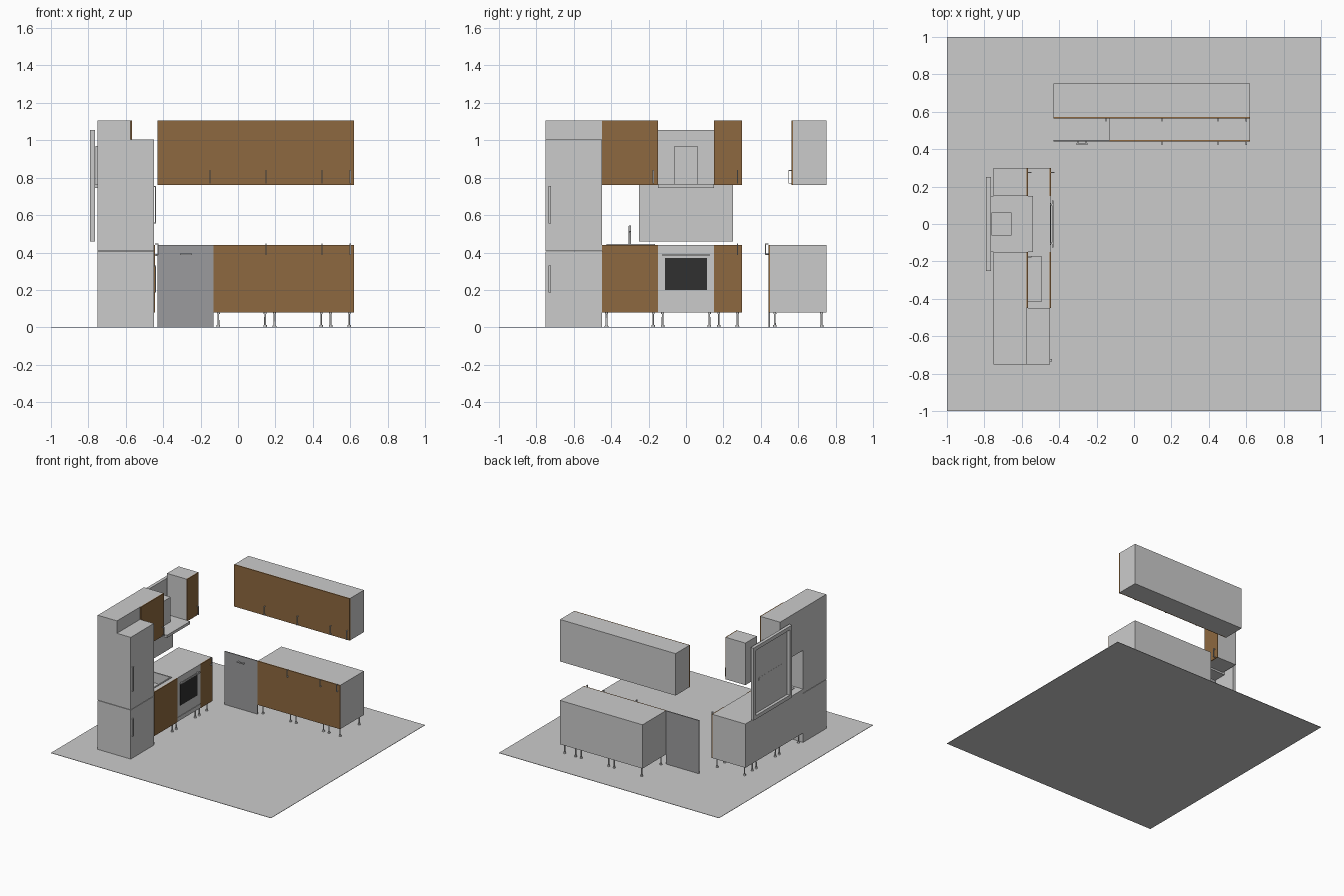
import bpy, bmesh
from mathutils import Matrix, Vector

if "Cube" in bpy.data.objects:
    bpy.data.objects.remove(bpy.data.objects["Cube"])


def material(name, rgb):
    m = bpy.data.materials.new(name)
    m.diffuse_color = (*rgb, 1)
    m.use_nodes = True
    m.node_tree.nodes["Principled BSDF"].inputs["Base Color"].default_value = m.diffuse_color
    return m


WOOD = material("wood", (0.27, 0.14, 0.05))
BLACK = material("dark_glass", (0.03, 0.03, 0.03))
STEEL = material("dark_steel", (0.33, 0.33, 0.34))


def finish(name, bm, mat=None):
    me = bpy.data.meshes.new(name)
    bm.to_mesh(me)
    bm.free()
    ob = bpy.data.objects.new(name, me)
    bpy.context.scene.collection.objects.link(ob)
    if mat:
        me.materials.append(mat)
    return ob


def boxes(name, bounds, mat=None):
    """One object made of boxes given as (x0, x1, y0, y1, z0, z1)."""
    bm = bmesh.new()
    for x0, x1, y0, y1, z0, z1 in bounds:
        mid = Vector(((x0 + x1) / 2, (y0 + y1) / 2, (z0 + z1) / 2))
        size = Vector((x1 - x0, y1 - y0, z1 - z0, 1))
        bmesh.ops.create_cube(bm, size=1, matrix=Matrix.Translation(mid) @ Matrix.Diagonal(size))
    return finish(name, bm, mat)


def box(name, x0, x1, y0, y1, z0, z1, mat=None):
    return boxes(name, [(x0, x1, y0, y1, z0, z1)], mat)


def leg(x, y):
    # slim post with a wider foot and top plate
    bm = bmesh.new()
    for r, z0, z1 in ((0.005, 0.0, 0.08), (0.010, 0.0, 0.012), (0.008, 0.07, 0.08)):
        bmesh.ops.create_cone(bm, cap_ends=True, segments=12, radius1=r, radius2=r * 0.9,
                              depth=z1 - z0, matrix=Matrix.Translation((x, y, (z0 + z1) / 2)))
    finish("cabinet_leg", bm)


def handle(name, along_y, u, front, z0, z1, half=0.003, stand=0.018, t=0.005):
    # bar on two stems; faces +x when along_y, otherwise faces -y
    s = 1 if along_y else -1

    def b(d0, d1, za, zb):
        a, c = sorted((front + s * d0, front + s * d1))
        if along_y:
            return (a, c, u - half, u + half, za, zb)
        return (u - half, u + half, a, c, za, zb)
    boxes(name, [b(stand - t, stand, z0, z1), b(0, stand - t, z0, z0 + t), b(0, stand - t, z1 - t, z1)])


# Floor
box("floor", -1, 1, -1, 1, 0, 0.003)

LOW, TOP, UP, UPTOP = 0.08, 0.44, 0.76, 1.105

# Back run: base and wall cabinets facing -y
for x0, x1, hx in ((-0.43, -0.13, -0.15), (-0.13, 0.17, 0.15), (0.17, 0.47, 0.45), (0.47, 0.62, 0.60)):
    box("wall_cabinet", x0, x1, 0.573, 0.75, UP, UPTOP)
    box("wall_cabinet_door", x0, x1, 0.565, 0.573, UP, UPTOP, WOOD)
    handle("wall_door_handle", False, hx, 0.565, 0.768, 0.84)
    if x0 > -0.2:
        box("base_cabinet", x0, x1, 0.448, 0.75, LOW, TOP)
        box("base_cabinet_door", x0, x1, 0.44, 0.448, LOW, TOP, WOOD)
        handle("base_door_handle", False, hx, 0.44, 0.387, 0.448)
        for lx in (x0 + 0.025, x1 - 0.025):
            for ly in (0.475, 0.725):
                leg(lx, ly)

# Dishwasher front panel
box("dishwasher_panel", -0.43, -0.13, 0.44, 0.448, 0.003, TOP, STEEL)
boxes("dishwasher_handle", [(-0.31, -0.245, 0.424, 0.43, 0.386, 0.394),
                            (-0.305, -0.297, 0.43, 0.44, 0.386, 0.394),
                            (-0.258, -0.25, 0.43, 0.44, 0.386, 0.394)])

# Left run: base cabinets facing +x (sink, oven, narrow)
sink_base = None
for y0, y1 in ((-0.45, -0.15), (-0.15, 0.15), (0.15, 0.30)):
    body = box("base_cabinet", -0.75, -0.452, y0, y1, LOW, TOP)
    sink_base = sink_base or body
    for ly in (y0 + 0.025, y1 - 0.025):
        for lx in (-0.475, -0.725):
            leg(lx, ly)
    if y0 != -0.15:
        box("base_cabinet_door", -0.452, -0.444, y0, y1, LOW, TOP, WOOD)
        box("wall_cabinet", -0.75, -0.575, y0, y1, UP, UPTOP)
        box("wall_cabinet_door", -0.575, -0.567, y0, y1, UP, UPTOP, WOOD)
        handle("wall_door_handle", True, y1 - 0.025, -0.567, 0.768, 0.84)
handle("base_door_handle", True, 0.275, -0.444, 0.387, 0.448)

# Oven front, window and handle
box("oven_drawer_front", -0.452, -0.447, -0.15, 0.15, LOW, 0.113)
box("oven_door", -0.452, -0.447, -0.15, 0.15, 0.116, TOP)
box("oven_window", -0.45, -0.445, -0.112, 0.112, 0.20, 0.372, BLACK)
boxes("oven_handle", [(-0.438, -0.43, -0.125, 0.125, 0.381, 0.393),
                      (-0.447, -0.438, -0.108, -0.098, 0.382, 0.392),
                      (-0.447, -0.438, 0.098, 0.108, 0.382, 0.392)])

# Sink recess, rim and tap
cutter = box("sink_cutter", -0.68, -0.495, -0.415, -0.175, 0.36, 0.50)
cutter.hide_render = True
cutter.hide_viewport = True
mod = sink_base.modifiers.new("sink_recess", "BOOLEAN")
mod.object = cutter
mod.solver = "EXACT"
boxes("sink_rim", [(-0.69, -0.68, -0.425, -0.165, TOP, 0.445), (-0.495, -0.485, -0.425, -0.165, TOP, 0.445),
                   (-0.68, -0.495, -0.425, -0.415, TOP, 0.445), (-0.68, -0.495, -0.175, -0.165, TOP, 0.445)])
cu = bpy.data.curves.new("tap", "CURVE")
cu.dimensions = "3D"
cu.bevel_depth = 0.007
cu.bevel_resolution = 2
cu.use_fill_caps = True
sp = cu.splines.new("POLY")
path = [(-0.71, 0.44), (-0.71, 0.515), (-0.702, 0.532), (-0.685, 0.539), (-0.645, 0.539), (-0.63, 0.53), (-0.625, 0.51)]
sp.points.add(len(path) - 1)
for p, (x, z) in zip(sp.points, path):
    p.co = (x, -0.30, z, 1)
bpy.context.scene.collection.objects.link(bpy.data.objects.new("tap", cu))

# Fridge: freezer below, cooler above, box on top
box("freezer_section", -0.75, -0.45, -0.75, -0.45, 0.003, 0.405)
box("cooler_section", -0.75, -0.45, -0.75, -0.45, 0.408, 1.003)
box("fridge_top_cabinet", -0.75, -0.575, -0.75, -0.45, 1.003, UPTOP)
for z0, z1 in ((0.185, 0.33), (0.555, 0.755)):
    handle("fridge_handle", True, -0.728, -0.45, z0, z1, half=0.006, stand=0.011, t=0.005)

# Extractor hood
box("hood_canopy", -0.767, -0.54, -0.15, 0.15, 0.745, 0.767)
box("hood_chimney", -0.762, -0.655, -0.062, 0.062, 0.767, 0.97)

# Window behind the hood: frame with a pane set at its front
boxes("window_frame", [(-0.79, -0.764, -0.25, -0.22, 0.46, 1.055), (-0.79, -0.764, 0.22, 0.25, 0.46, 1.055),
                       (-0.79, -0.764, -0.22, 0.22, 0.46, 0.49), (-0.79, -0.764, -0.22, 0.22, 1.025, 1.055)])
box("window_pane", -0.766, -0.764, -0.22, 0.22, 0.49, 1.025)
